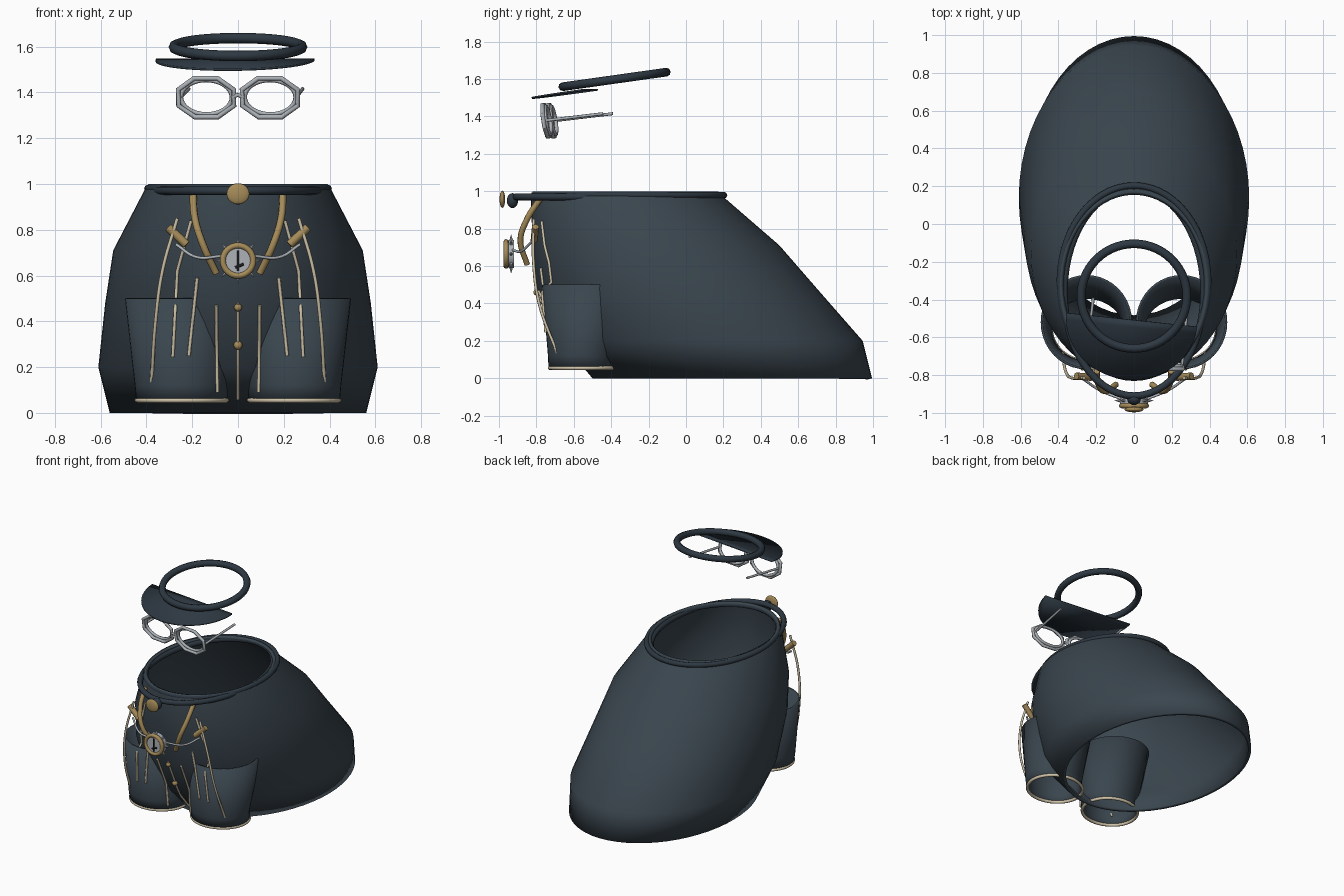
import bpy, math
from math import sin, cos, pi, sqrt
from mathutils import Vector, Matrix

if "Cube" in bpy.data.objects:
    bpy.data.objects.remove(bpy.data.objects["Cube"])


def material(name, rgb):
    m = bpy.data.materials.new(name)
    m.diffuse_color = (*rgb, 1)
    m.use_nodes = True
    m.node_tree.nodes["Principled BSDF"].inputs["Base Color"].default_value = m.diffuse_color
    return m


SLATE = material("slate_cloth", (0.042, 0.060, 0.076))
NAVY = material("dark_trim", (0.027, 0.040, 0.054))
GOLD = material("gold", (0.38, 0.26, 0.10))
CREAM = material("cream_cord", (0.62, 0.54, 0.39))
SILVER = material("silver", (0.42, 0.45, 0.48))
BLACK = material("black", (0.015, 0.015, 0.018))


def add_mesh(name, verts, faces, mat, angle=40):
    me = bpy.data.meshes.new(name)
    me.from_pydata(verts, [], faces)
    me.materials.append(mat)
    ob = bpy.data.objects.new(name, me)
    bpy.context.collection.objects.link(ob)
    finish(ob, angle)
    return ob


def finish(ob, angle=40):
    bpy.ops.object.select_all(action='DESELECT')
    ob.select_set(True)
    bpy.context.view_layer.objects.active = ob
    bpy.ops.object.shade_smooth_by_angle(angle=math.radians(angle))


def tube(name, pts, r, mat, closed=False, smooth=False, sides=2):
    """Round tube along points, as a mesh."""
    cu = bpy.data.curves.new(name, 'CURVE')
    cu.dimensions = '3D'
    cu.bevel_depth, cu.bevel_resolution, cu.use_fill_caps = r, sides, True
    sp = cu.splines.new('BEZIER' if smooth else 'POLY')
    if smooth:
        sp.bezier_points.add(len(pts) - 1)
        for b, p in zip(sp.bezier_points, pts):
            b.co = p
            b.handle_left_type = b.handle_right_type = 'AUTO'
        sp.resolution_u = 8
    else:
        sp.points.add(len(pts) - 1)
        for b, p in zip(sp.points, pts):
            b.co = (*p, 1)
    sp.use_cyclic_u = closed
    tmp = bpy.data.objects.new(name + "_path", cu)
    bpy.context.collection.objects.link(tmp)
    bpy.context.view_layer.update()
    me = bpy.data.meshes.new_from_object(tmp.evaluated_get(bpy.context.evaluated_depsgraph_get()))
    bpy.data.objects.remove(tmp)
    me.materials.clear()
    me.materials.append(mat)
    ob = bpy.data.objects.new(name, me)
    bpy.context.collection.objects.link(ob)
    finish(ob, 50)
    return ob


def ellipse(cx, cy, z, rx, ry, n=56):
    return [(cx + rx * cos(2 * pi * i / n), cy + ry * sin(2 * pi * i / n), z) for i in range(n)]


def loft(name, sections, mat, thick, n=56):
    """Open shell through elliptical sections (z, cx, rx, front y, back y)."""
    verts, faces = [], []
    for z, cx, rx, f, b in sections:
        verts += ellipse(cx, (f + b) / 2, z, rx, (b - f) / 2, n)
    for k in range(len(sections) - 1):
        for i in range(n):
            j = (i + 1) % n
            faces.append((k * n + i, k * n + j, k * n + n + j, k * n + n + i))
    ob = add_mesh(name, verts, faces, mat)
    so = ob.modifiers.new("wall", 'SOLIDIFY')
    so.thickness, so.offset = thick, -1
    return ob


def blob(name, loc, scale, mat):
    bpy.ops.mesh.primitive_uv_sphere_add(segments=24, ring_count=12, location=loc)
    ob = bpy.context.object
    ob.name, ob.scale = name, scale
    ob.data.materials.append(mat)
    finish(ob, 60)


def disc(name, loc, r, depth, mat):
    bpy.ops.mesh.primitive_cylinder_add(vertices=32, radius=r, depth=depth, location=loc,
                                        rotation=(pi / 2, 0, 0))
    ob = bpy.context.object
    ob.name = name
    ob.data.materials.append(mat)
    finish(ob)


# Large cloth shell and the two leg tubes
BODY = [(0, 0, .56, -.5, .995), (.2, 0, .61, -.67, .945), (.48, 0, .58, -.80, .70),
        (.71, 0, .545, -.82, .50), (.97, 0, .41, -.83, .20), (1.0, 0, .39, -.82, .17)]
LEG = [(.05, .245, .2, -.735, -.365), (.12, .248, .203, -.738, -.385), (.5, .252, .242, -.77, -.27)]
loft("body_shell", BODY, SLATE, .022)


def front_y(x, z):
    """Front surface of the body or leg at a given x and z."""
    best = 0
    for prof in (BODY, LEG):
        for a, b in zip(prof, prof[1:]):
            if a[0] <= z <= b[0]:
                t = (z - a[0]) / (b[0] - a[0])
                _, cx, rx, f, k = [u + (v - u) * t for u, v in zip(a, b)]
                d = (abs(x) - cx) / rx
                if abs(d) < 1:
                    best = min(best, (f + k) / 2 - (k - f) / 2 * sqrt(1 - d * d))
    return best


def cord(name, xz):
    """Cream cord lying on the cloth."""
    pts = []
    for (x0, z0), (x1, z1) in zip(xz, xz[1:]):
        for i in range(7):
            x, z = x0 + (x1 - x0) * i / 7, z0 + (z1 - z0) * i / 7
            pts.append((x, front_y(x, z) - .004, z))
    x, z = xz[-1]
    pts.append((x, front_y(x, z) - .004, z))
    tube(name, pts, .0075, CREAM)


# Waist rims and front button
tube("waist_rim", ellipse(0, -.305, .979, .392, .508), .018, NAVY, True)
tube("belt_ring", ellipse(0, -.36, .970, .37, .55), .019, NAVY, True)
blob("button_base", (0, -.928, .95), (.036, .03, .04), NAVY)
blob("button", (0, -.982, .957), (.05, .015, .046), GOLD)

for s, side in ((-1, "left"), (1, "right")):
    loft("leg_" + side, [(z, s * cx, rx, f, b) for z, cx, rx, f, b in LEG], SLATE, .012, 40)
    tube("leg_hem_" + side, ellipse(s * .245, -.55, .055, .196, .178), .011, CREAM, True)
    # Gold lapel strap
    tube("lapel_" + side, [(s * .197, -.78, .96), (s * .188, -.85, .85), (s * .155, -.885, .74),
                           (s * .095, -.85, .61)], .016, GOLD, smooth=True)
    # Chain and toggles
    tube("chain_" + side, [(s * .07, -.925, .685), (s * .18, -.88, .68), (s * .27, -.82, .735)],
         .007, SILVER, smooth=True)
    tube("toggle_" + side, [(s * .225, -.812, .735), (s * .305, -.805, .81)], .019, GOLD)
    # Cords, the outer one hanging free
    tube("outer_cord_" + side, [(s * .265, -.815, .85), (s * .33, -.815, .62), (s * .36, -.785, .4),
                                (s * .378, -.685, .125)], .008, CREAM, smooth=True)
    cord("second_cord_" + side, [(s * .205, .84), (s * .265, .62), (s * .285, .245)])
    cord("third_cord_" + side, [(s * .178, .59), (s * .215, .25)])
    cord("inner_cord_" + side, [(s * .095, .47), (s * .09, .09)])

# Centre seam with beads
cord("centre_cord", [(0, .48), (0, .06)])
for z, r in ((.46, .017), (.295, .019)):
    blob("seam_bead", (0, front_y(0, z) - .008, z), (r, r, r), GOLD)

# Round medallion with rays, dial and hands
MZ = .665
disc("medallion_back", (0, -.935, MZ), .075, .03, SILVER)
disc("medallion_dial", (0, -.955, MZ), .058, .02, SILVER)
tube("medallion_ring", [(x, -.962, z + MZ) for x, z, _ in ellipse(0, 0, 0, .066, .066, 32)],
     .0135, GOLD, True)
for i in range(8):
    a = i * pi / 4
    d = Vector((sin(a), 0, cos(a)))
    bpy.ops.mesh.primitive_cone_add(vertices=6, radius1=.012, radius2=0, depth=.04,
                                    location=Vector((0, -.935, MZ)) + d * .085,
                                    rotation=(0, a, 0))
    bpy.context.object.name = "medallion_ray"
    bpy.context.object.data.materials.append(SILVER)
tube("dial_hand_long", [(0, -.967, MZ - .045), (0, -.967, MZ + .045)], .005, BLACK)
tube("dial_hand_short", [(-.012, -.967, MZ - .03), (.025, -.967, MZ - .015)], .006, BLACK)

# Cap: tilted band and half-round brim
band = tube("cap_band", ellipse(0, 0, 0, .28, .28), .023, NAVY, True)
band.matrix_world = Matrix.Translation((0, -.382, 1.598)) @ Matrix.Rotation(math.radians(8), 4, 'X')
N = 28
arc = [(.348 * cos(pi + pi * i / N), .32 * sin(pi + pi * i / N), 0) for i in range(N + 1)]
brim = add_mesh("cap_brim", arc, [tuple(range(N + 1))], NAVY)
brim.modifiers.new("thickness", 'SOLIDIFY').thickness = .01
YAW = Matrix.Rotation(math.radians(-6), 4, 'Z')
brim.matrix_world = (Matrix.Translation((-.012, -.508, 1.548)) @ YAW
                     @ Matrix.Rotation(math.radians(8), 4, 'X'))

# Spectacles: faceted outer frames, oval inner rims, bridge and arms
PLACE = Matrix.Translation((0, -.735, 1.377)) @ YAW
LEAN = PLACE @ Matrix.Rotation(math.radians(-10), 4, 'X').inverted()
LEAN = PLACE @ Matrix.Rotation(math.radians(10), 4, 'X')
LEAN = PLACE @ Matrix.Shear('XY', 4, (0, 0)) @ Matrix.Rotation(math.radians(9), 4, 'X')
for s, side in ((-1, "left"), (1, "right")):
    octo = [(s * .14 + .122 * cos(a) / cos(pi / 8), 0, .086 * sin(a) / cos(pi / 8))
            for a in [pi / 8 + i * pi / 4 for i in range(8)]]
    tube("frame_" + side, octo, .011, SILVER, True).matrix_world = LEAN
    oval = [(x, .012, z) for x, z, _ in ellipse(s * .14, 0, 0, .112, .076, 32)]
    tube("lens_rim_" + side, oval, .010, SILVER, True).matrix_world = LEAN
    tube("arm_" + side, [(s * .255, 0, 0), (s * .25, .32, .038)], .008, SILVER).matrix_world = PLACE
tube("bridge", [(-.025, 0, 0), (0, -.008, .014), (.025, 0, 0)], .009, SILVER).matrix_world = LEAN
